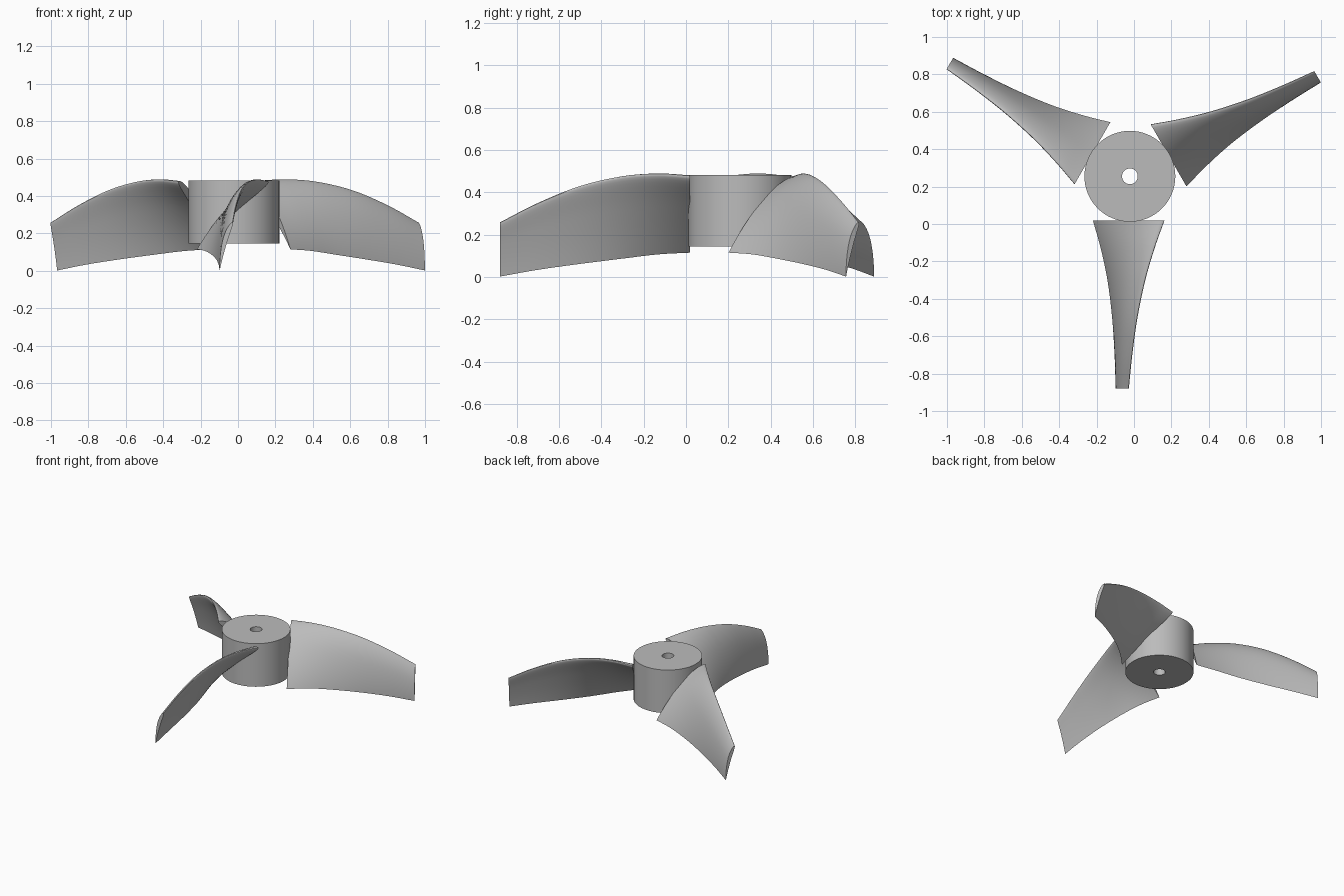
import bpy
import bmesh
import math
from mathutils import Vector, Matrix

if "Cube" in bpy.data.objects:
    bpy.data.objects.remove(bpy.data.objects["Cube"], do_unlink=True)

HUB = Vector((-0.022, 0.255, 0))

grey = bpy.data.materials.new("light grey")
grey.use_nodes = True
grey.diffuse_color = (0.5, 0.5, 0.5, 1)
grey.node_tree.nodes["Principled BSDF"].inputs["Base Color"].default_value = (0.5, 0.5, 0.5, 1)


def loft(bm, rings, closed=False):
    """Skin equal-length rings; closed joins last to first, otherwise cap the ends."""
    loops = [[bm.verts.new(p) for p in ring] for ring in rings]
    pairs = list(zip(loops, loops[1:]))
    if closed:
        pairs.append((loops[-1], loops[0]))
    else:
        bm.faces.new(loops[0])
        bm.faces.new(loops[-1])
    for a, b in pairs:
        for i in range(len(a)):
            j = (i + 1) % len(a)
            bm.faces.new((a[i], a[j], b[j], b[i]))
    bmesh.ops.recalc_face_normals(bm, faces=bm.faces)


def finish(name, bm):
    mesh = bpy.data.meshes.new(name)
    bm.to_mesh(mesh)
    bm.free()
    mesh.materials.append(grey)
    obj = bpy.data.objects.new(name, mesh)
    bpy.context.collection.objects.link(obj)
    bpy.ops.object.select_all(action="DESELECT")
    obj.select_set(True)
    bpy.context.view_layer.objects.active = obj
    bpy.ops.object.shade_smooth_by_angle(angle=math.radians(40))
    return obj


# Hub: a drilled cylinder, as a closed rectangular profile swept round
bm = bmesh.new()
profile = [(0.042, 0.145), (0.243, 0.145), (0.243, 0.482), (0.042, 0.482)]
SIDES = 64
loft(bm, [[HUB + Vector((r * math.cos(a), r * math.sin(a), z))
           for a in (math.tau * k / SIDES for k in range(SIDES))]
          for r, z in profile], closed=True)
finish("hub", bm)


# Blade stations: y, trailing edge x and z, leading edge x and z
stations = [Vector(s) for s in (
    (0.02, -0.22, 0.115, 0.162, 0.478),
    (-0.13, -0.178, 0.107, 0.108, 0.488),
    (-0.30, -0.142, 0.087, 0.058, 0.476),
    (-0.50, -0.117, 0.062, 0.016, 0.430),
    (-0.70, -0.104, 0.034, -0.012, 0.350),
    (-0.88, -0.098, 0.002, -0.03, 0.258),
)]


def refine(points, steps):
    """Catmull-Rom interpolation through the stations."""
    ext = [2 * points[0] - points[1], *points, 2 * points[-1] - points[-2]]
    out = []
    for a, b, c, d in zip(ext, ext[1:], ext[2:], ext[3:]):
        for k in range(steps):
            t = k / steps
            out.append(0.5 * (2 * b + (c - a) * t + (2 * a - 5 * b + 4 * c - d) * t ** 2
                              + (3 * b - a - 3 * c + d) * t ** 3))
    return out + [points[-1]]


def airfoil(n=20, thick=0.10, camber=0.05, peak=0.4):
    """Cambered section: (chord position from the nose, offset), upper then lower."""
    upper, lower = [], []
    for k in range(n + 1):
        c = (1 - math.cos(math.pi * k / n)) / 2
        h = 5 * thick * (0.2969 * math.sqrt(c) - 0.126 * c - 0.3516 * c ** 2
                         + 0.2843 * c ** 3 - 0.1036 * c ** 4)
        if c < peak:
            m = camber / peak ** 2 * (2 * peak * c - c * c)
        else:
            m = camber / (1 - peak) ** 2 * (1 - 2 * peak + 2 * peak * c - c * c)
        upper.append((c, m + h))
        lower.append((c, m - h))
    return upper + lower[-2:0:-1]


section = airfoil()
rings = []
for y, tx, tz, lx, lz in refine(stations, 5):
    dx, dz = tx - lx, tz - lz
    rings.append([Vector((lx + dx * c + dz * o, y, lz + dz * c - dx * o)) for c, o in section])

# Three blades turned about the hub axis
for k, name in enumerate(("front_blade", "left_blade", "right_blade")):
    turn = (Matrix.Translation(HUB) @ Matrix.Rotation(math.tau * k / 3, 4, "Z")
            @ Matrix.Translation(-HUB))
    bm = bmesh.new()
    loft(bm, [[turn @ p for p in ring] for ring in rings])
    finish(name, bm)
